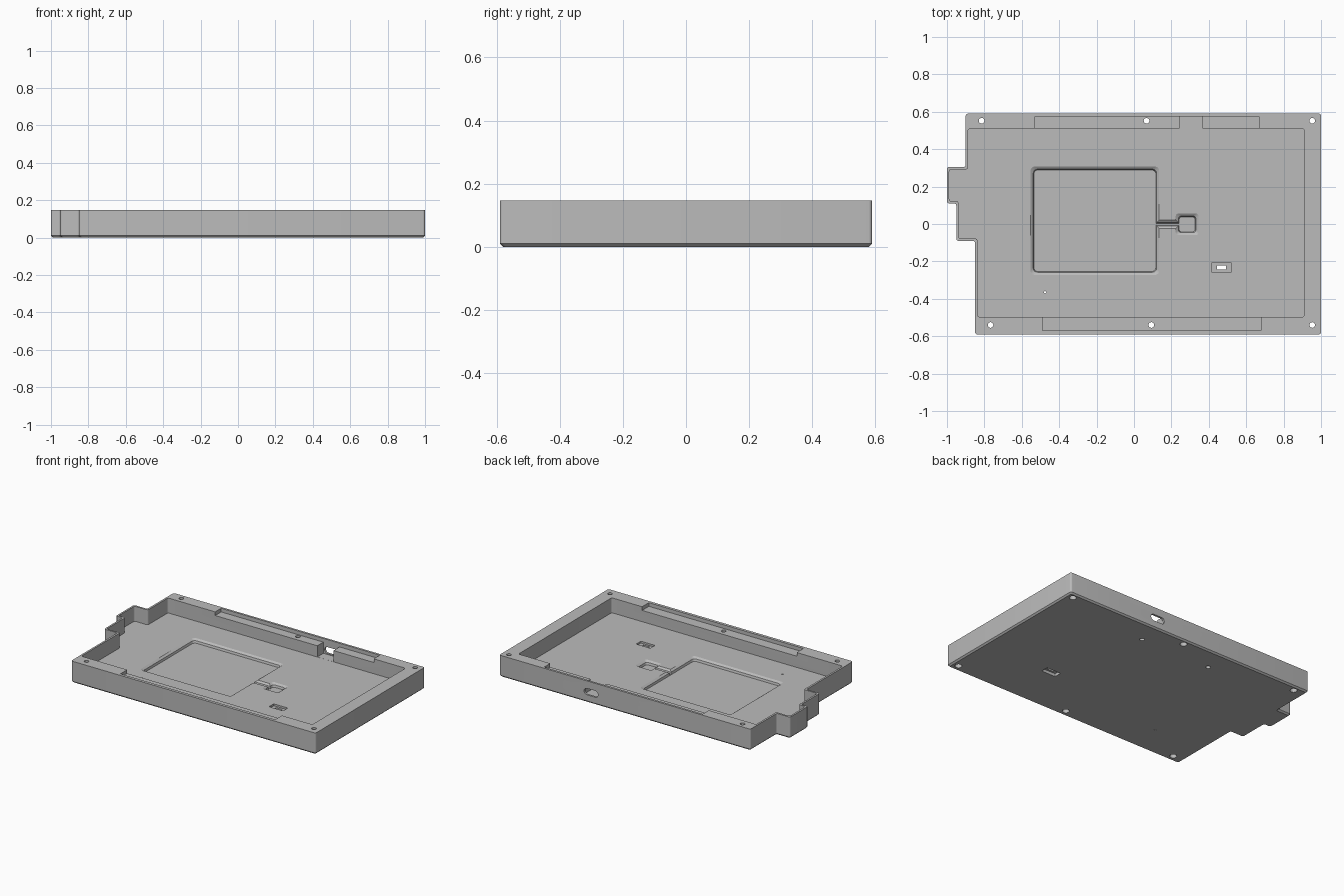
import bpy, bmesh, math
from mathutils import Vector

if "Cube" in bpy.data.objects:
    bpy.data.objects.remove(bpy.data.objects["Cube"], do_unlink=True)

HEIGHT, FLOOR, ABOVE, BELOW = 0.147, 0.045, 0.2, -0.05

grey = bpy.data.materials.new("plain grey")
grey.use_nodes = True
grey.diffuse_color = (0.5, 0.5, 0.5, 1)
grey.node_tree.nodes["Principled BSDF"].inputs["Base Color"].default_value = (0.5, 0.5, 0.5, 1)


def rect(x0, x1, y0, y1):
    return [(x0, y0), (x1, y0), (x1, y1), (x0, y1)]


def rounded(points, radius, inset, steps=5):
    """Inset a right-angled counter-clockwise outline and round its corners."""
    count = len(points)
    pts = [Vector(p) for p in points]
    loop = []
    for i, p in enumerate(pts):
        a = (p - pts[i - 1]).normalized()
        b = (pts[(i + 1) % count] - p).normalized()
        corner = p + inset * Vector((-a.y - b.y, a.x + b.x))
        centre = corner - a * radius + b * radius
        for k in range(steps + 1):
            t = math.pi / 2 * k / steps
            loop.append(centre - b * radius * math.cos(t) + a * radius * math.sin(t))
    return loop


def prism(name, points, radius, levels, along_y=False):
    """Solid lofted through (height, inset) levels of one outline."""
    bm = bmesh.new()
    rings = []
    for z, inset in levels:
        ring = []
        for p in rounded(points, radius, inset):
            co = (p.x, z, p.y) if along_y else (p.x, p.y, z)
            ring.append(bm.verts.new(co))
        rings.append(ring)
    bm.faces.new(rings[0])
    bm.faces.new(rings[-1])
    for low, high in zip(rings, rings[1:]):
        for i in range(len(low)):
            bm.faces.new((low[i - 1], low[i], high[i], high[i - 1]))
    bmesh.ops.recalc_face_normals(bm, faces=bm.faces)
    mesh = bpy.data.meshes.new(name)
    bm.to_mesh(mesh)
    bm.free()
    mesh.materials.append(grey)
    obj = bpy.data.objects.new(name, mesh)
    bpy.context.collection.objects.link(obj)
    return obj


# Outer body with a chamfered bottom edge
outline = [(-0.85, -0.59), (1, -0.59), (1, 0.59), (-0.9, 0.59), (-0.9, 0.305),
           (-1, 0.305), (-1, 0.11), (-0.95, 0.11), (-0.95, -0.09), (-0.85, -0.09)]
tray = prism("tray", outline, 0.012, [(0, 0.01), (0.01, 0), (HEIGHT, 0)])
bpy.context.view_layer.objects.active = tray
tray.select_set(True)


def cut(points, radius, levels, along_y=False):
    cutter = prism("cutter", points, radius, levels, along_y)
    cutter.hide_render = True
    mod = tray.modifiers.new("cut", "BOOLEAN")
    mod.operation, mod.solver, mod.object = "DIFFERENCE", "EXACT", cutter
    bpy.ops.object.modifier_apply(modifier=mod.name)
    bpy.data.objects.remove(cutter, do_unlink=True)


def hole(x, y, r, low, high):
    cut(rect(x - r, x + r, y - r, y + r), r * 0.99, [(low, 0), (high, 0)])


# Main cavity
cavity = [(-0.837, -0.497), (0.91, -0.497), (0.91, 0.51), (-0.887, 0.51), (-0.887, 0.292),
          (-0.988, 0.292), (-0.988, 0.122), (-0.938, 0.122), (-0.938, -0.078), (-0.837, -0.078)]
cut(cavity, 0.012, [(FLOOR, 0), (ABOVE, 0)])

# Shallow ledges in the front and back rims, and the connector notch
cut(rect(-0.53, 0.67, 0.48, 0.575), 0.003, [(0.122, 0), (ABOVE, 0)])
cut(rect(-0.49, 0.68, -0.57, -0.47), 0.003, [(0.122, 0), (ABOVE, 0)])
cut(rect(0.243, 0.365, 0.49, 0.576), 0.004, [(FLOOR + 0.0005, 0), (ABOVE, 0)])

# Oblong connector opening through the back wall
cut(rect(0.252, 0.358, 0.052, 0.096), 0.0215, [(0.55, 0), (0.65, 0)], along_y=True)

# Floor recess with sloped edges, joined by a channel to a small recess
for area, radius, bottom in ((rect(-0.553, 0.135, -0.272, 0.307), 0.022, 0.02),
                             (rect(0.223, 0.345, -0.06, 0.056), 0.015, 0.0203),
                             (rect(0.1, 0.26, -0.025, 0.022), 0.003, 0.0206)):
    cut(area, radius, [(bottom, 0.018), (FLOOR - 0.01, 0.014), (FLOOR, 0), (FLOOR + 0.02, 0)])

# Switch slot: pocket above and below, with a narrow opening between
cut(rect(0.415, 0.522, -0.258, -0.207), 0.004, [(0.032, 0), (0.06, 0)])
cut(rect(0.415, 0.522, -0.258, -0.207), 0.004, [(BELOW, 0), (0.02, 0)])
cut(rect(0.443, 0.492, -0.244, -0.222), 0.003, [(BELOW, 0), (0.06, 0)])

# Screw holes with head sockets underneath
for y, columns in ((0.552, (-0.815, 0.067, 0.953)), (-0.54, (-0.767, 0.093, 0.953))):
    for x in columns:
        hole(x, y, 0.015, BELOW, ABOVE)
        hole(x, y, 0.022, BELOW, 0.04)

# Blind hanging holes underneath and a pin hole
for x in (-0.23, 0.3):
    hole(x, 0.433, 0.015, BELOW, 0.03)
hole(-0.475, -0.365, 0.006, BELOW, 0.1)

bpy.ops.object.shade_smooth_by_angle(angle=math.radians(25))
